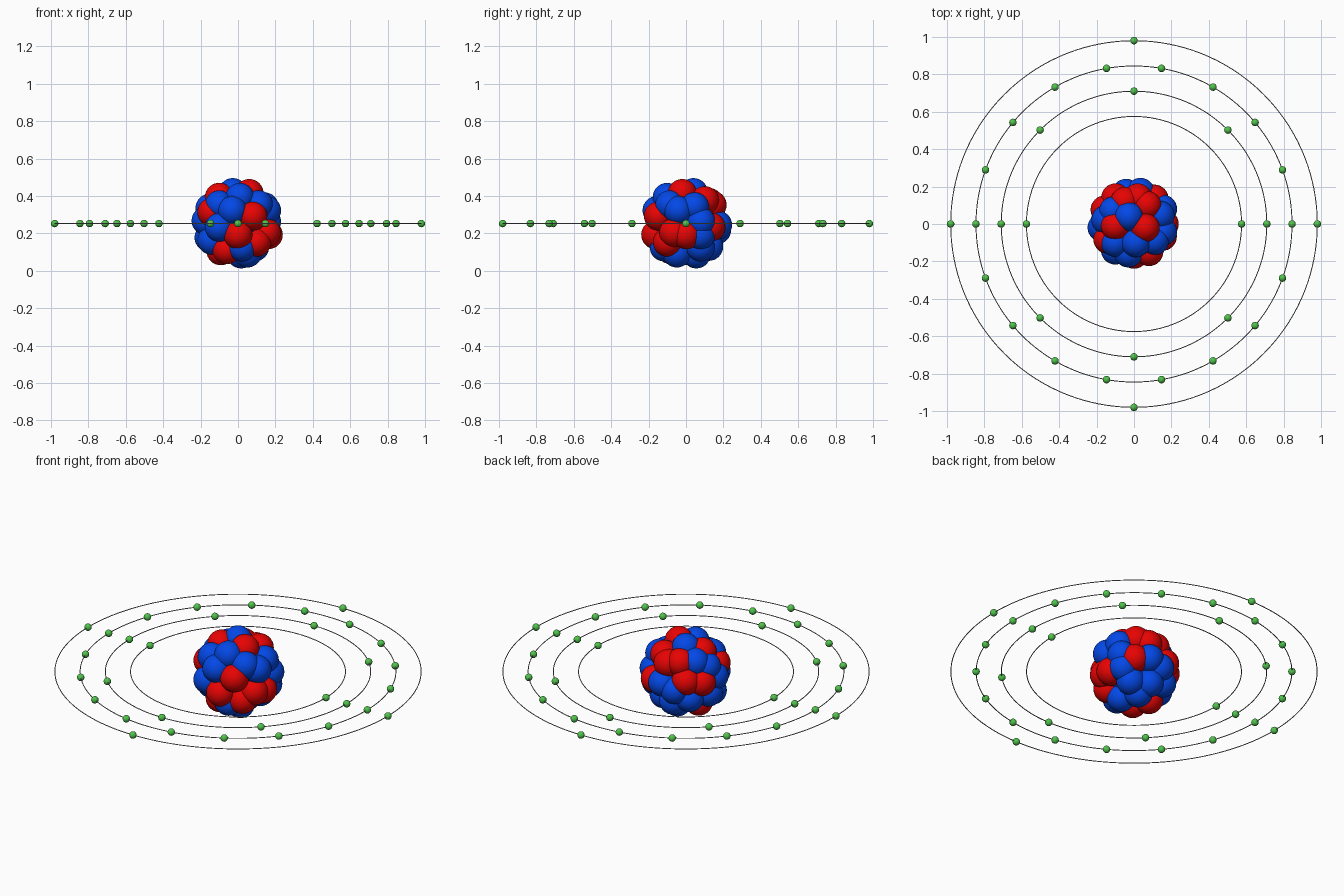
import bpy
import math
from mathutils import Vector

if "Cube" in bpy.data.objects:
    bpy.data.objects.remove(bpy.data.objects["Cube"], do_unlink=True)

CENTRE = Vector((0, 0, 0.253))
SHELL = 0.173      # distance of the outer nucleons from the centre
NUCLEON = 0.077
ELECTRON = 0.02


def material(name, colour):
    mat = bpy.data.materials.new(name)
    mat.use_nodes = True
    mat.diffuse_color = (*colour, 1)
    bsdf = next(n for n in mat.node_tree.nodes if n.type == 'BSDF_PRINCIPLED')
    bsdf.inputs["Base Color"].default_value = (*colour, 1)
    return mat


RED = material("red", (0.87, 0.001, 0.001))
BLUE = material("blue", (0.001, 0.07, 0.87))
GREEN = material("green", (0.08, 0.55, 0.07))
GREY = material("grey", (0.4, 0.4, 0.4))


def sphere_mesh(name, radius, segments, mat):
    bpy.ops.mesh.primitive_uv_sphere_add(segments=segments, ring_count=segments // 2,
                                         radius=radius)
    bpy.ops.object.shade_smooth()
    obj = bpy.context.object
    mesh = obj.data
    mesh.name = name
    mesh.materials.append(mat)
    bpy.data.objects.remove(obj, do_unlink=True)
    return mesh


def place(name, mesh, location):
    obj = bpy.data.objects.new(name, mesh)
    obj.location = location
    bpy.context.collection.objects.link(obj)


# Nucleus: ball spots on each side, as offsets (in hundredths) across a facing direction
def spots(azimuth, elevation, offsets):
    a, e = math.radians(azimuth), math.radians(elevation)
    right = Vector((math.cos(a), math.sin(a), 0))
    toward = Vector((math.sin(a) * math.cos(e), -math.cos(a) * math.cos(e), math.sin(e)))
    up = toward.cross(right)
    for u, v in offsets:
        flat = (right * u + up * v) / 100
        if flat.length > SHELL:
            flat *= SHELL / flat.length
        yield flat + toward * math.sqrt(max(0, SHELL ** 2 - flat.length_squared))


# Each side: direction, then proton spots, then neutron spots
sides = [
    # back corner below
    (141, -30, [(0, 7), (-16, -2), (8, -15)],
     [(-8, 14), (-6, 2), (8, 7), (-2, -5), (8, -6), (-7, -14)]),
    # back corner above
    (215, 25, [(-3, 5), (0, -5), (6, -16)],
     [(0, 13), (11, 3), (-11, -4), (2, -14), (12, -11)]),
    # front
    (0, 0, [(-14, 6), (8, 4), (0, -6), (-6, -14), (10, -10)],
     [(1, 14), (-10, 10), (-3, 7), (11, 10), (-10, -2), (-14, -9), (4, -17)]),
    # top
    (0, 90, [(2, 14), (7, 10), (6, -2), (-10, -1)],
     [(-11, 7), (-2, -9), (16, 5), (-17, 0)]),
    # +x side
    (90, 0, [(0, -6), (-10, -3), (-5, -12), (11, 13)],
     [(2, 13), (-4, 7), (8, 1), (17, 3), (11, -12)]),
]

balls = []


def try_ball(point, mat, gap):
    if all((point - q).length > gap for q, _ in balls):
        balls.append((point, mat))


for azimuth, elevation, reds, blues in sides:
    for offsets, mat in ((reds, RED), (blues, BLUE)):
        for point in spots(azimuth, elevation, offsets):
            try_ball(point, mat, 0.059)

# Fill the bare patches of the shell
golden = math.pi * (3 - math.sqrt(5))
count = 400
for i in range(count):
    z = 1 - 2 * (i + 0.5) / count
    r = math.sqrt(1 - z * z)
    point = Vector((r * math.cos(i * golden), r * math.sin(i * golden), z)) * SHELL
    try_ball(point, RED if len(balls) % 5 == 0 else BLUE, 0.08)

proton = sphere_mesh("proton", NUCLEON, 32, RED)
neutron = sphere_mesh("neutron", NUCLEON, 32, BLUE)
for p, mat in balls:
    if mat == RED:
        place("proton", proton, CENTRE + p)
    else:
        place("neutron", neutron, CENTRE + p)
place("nucleus_core", sphere_mesh("core", SHELL, 32, BLUE), CENTRE)

# Orbit rings with evenly spaced electrons
electron = sphere_mesh("electron", ELECTRON, 20, GREEN)
for radius, number in [(0.575, 2), (0.71, 8), (0.845, 18), (0.98, 4)]:
    bpy.ops.mesh.primitive_torus_add(location=CENTRE, major_radius=radius, minor_radius=0.0025,
                                     major_segments=160, minor_segments=8)
    bpy.ops.object.shade_smooth()
    ring = bpy.context.object
    ring.name = "orbit_ring"
    ring.data.materials.append(GREY)
    for k in range(number):
        a = math.tau * k / number
        place("electron", electron, CENTRE + Vector((math.cos(a), math.sin(a), 0)) * radius)
